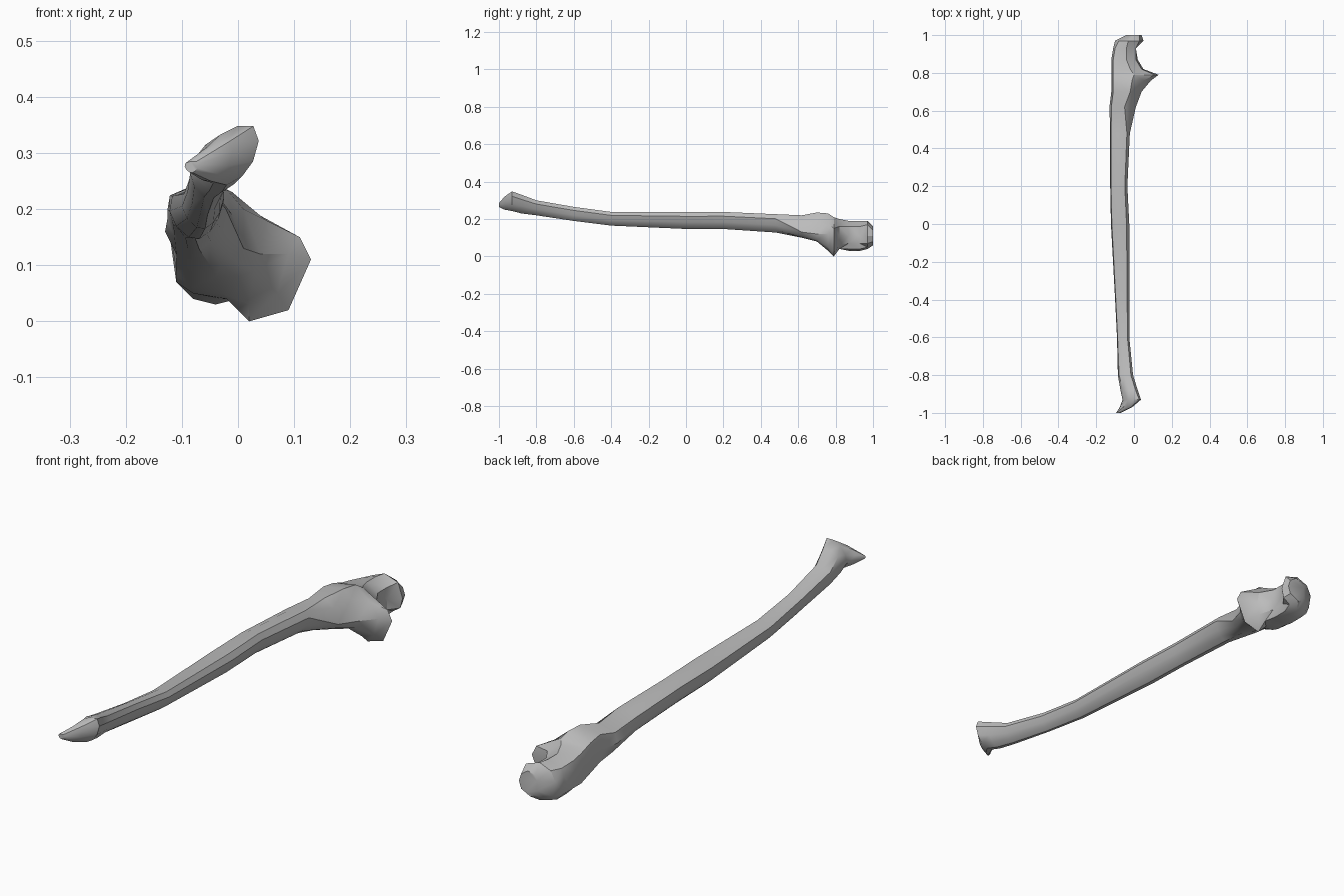
import bpy
import bmesh
import math

cube = bpy.data.objects.get("Cube")
if cube:
    bpy.data.objects.remove(cube, do_unlink=True)

# Plain grey bone material
bone_grey = bpy.data.materials.new("bone grey")
bone_grey.use_nodes = True
colour = (0.5, 0.5, 0.5, 1)
bone_grey.diffuse_color = colour
bone_grey.node_tree.nodes["Principled BSDF"].inputs["Base Color"].default_value = colour

# Rounded triangular cross-section in a unit square, anticlockwise from top left
PROFILE = [(.05, .85), (0, .55), (.12, .25), (.35, .03), (.55, 0),
           (.75, .15), (.9, .4), (1, .75), (.85, 1), (.4, 1)]


def shaft_ring(y, left, right, low, high, lean=0):
    """Fit the profile into a box; lean pushes its upper left corner inward."""
    ring = []
    for u, v in PROFILE:
        u += lean * v * (1 - u)
        ring.append((left + u * (right - left), y, low + v * (high - low)))
    return ring


def head_ring(y, section):
    """Cross-section of the joint end, given in hundredths."""
    return [(x / 100, y, z / 100) for x, z in section]


def loft(name, rings, material):
    """Skin successive rings and close both ends with a shallow fan."""
    bm = bmesh.new()
    loops = [[bm.verts.new(p) for p in ring] for ring in rings]
    count = len(PROFILE)
    for a, b in zip(loops, loops[1:]):
        for i in range(count):
            j = (i + 1) % count
            bm.faces.new((a[i], a[j], b[j], b[i]))
    bm.faces.new(loops[0])
    bm.faces.new(loops[-1])
    bmesh.ops.recalc_face_normals(bm, faces=bm.faces)
    # Fold warped quads along their shorter diagonals
    bmesh.ops.triangulate(bm, faces=bm.faces, quad_method='SHORT_EDGE')
    mesh = bpy.data.meshes.new(name)
    bm.to_mesh(mesh)
    bm.free()
    mesh.materials.append(material)
    obj = bpy.data.objects.new(name, mesh)
    bpy.context.collection.objects.link(obj)
    return obj


# Slender end with its pointed process, then the gently bowed shaft
shaft = [
    (-1, -.095, -.07, .265, .285),
    (-.97, -.095, -.01, .25, .32, .5),
    (-.93, -.09, .037, .243, .348, .5),
    (-.88, -.09, .02, .23, .33, .3),
    (-.8, -.09, -.005, .22, .3, .1),
    (-.6, -.09, -.025, .19, .265),
    (-.4, -.1, -.025, .165, .238),
    (0, -.122, -.025, .147, .237),
    (.2, -.126, -.035, .147, .238),
    (.48, -.126, -.022, .128, .226),
]

# Joint end: flaring crest, projecting shelf, hollow notch and hooked tip
head = [
    (.62, [(-12, 20), (-13, 16), (-11, 12), (-8, 11), (-5, 10),
           (-3, 10), (-1, 11), (1, 13), (-1, 19), (-5, 22)]),
    (.7, [(-11, 22), (-12, 16), (-11, 11), (-8, 9), (-4, 8),
          (0, 8), (3, 9), (4, 12), (1, 20), (-2, 23.5)]),
    (.76, [(-11, 21), (-12, 15), (-11, 9), (-8, 6), (-3, 5),
           (2, 3), (7, 5), (9, 12), (5, 18), (-1, 23)]),
    (.79, [(-11, 20), (-12, 15), (-11, 8), (-8, 5), (-2, 4),
           (2, 0), (9, 2), (13, 11), (11, 15), (0, 21)]),
]
hook = [
    (.82, [(-11, 19), (-12, 14), (-11, 7), (-8, 5), (-3, 4),
           (1, 4), (4, 6), (5, 11), (4, 16), (-2, 20)]),
    (.87, [(-11, 18), (-12, 14), (-11, 7), (-8, 4), (-4, 3),
           (0, 4), (1, 7), (2, 11), (1, 16), (-4, 19)]),
    (.93, [(-10, 17), (-11, 14), (-11, 7), (-8, 4), (-4, 3),
           (0, 4), (1, 7), (1, 11), (1, 16), (-4, 19)]),
    (.97, [(-8, 17), (-10, 13), (-9, 7), (-7, 5), (-3, 4),
           (1, 5), (4, 7), (5, 11), (3, 17), (-3, 19)]),
    (1, [(-3, 15), (-4, 13), (-4, 9), (-3, 7), (-1, 6),
         (1, 7), (3, 8), (4, 11), (3, 14), (0, 16)]),
]

rings = [shaft_ring(*s) for s in shaft]
rings += [head_ring(*s) for s in head + hook]
bone = loft("forearm_bone", rings, bone_grey)

bpy.ops.object.select_all(action='DESELECT')
bone.select_set(True)
bpy.context.view_layer.objects.active = bone
bpy.ops.object.shade_smooth_by_angle(angle=math.radians(35))
